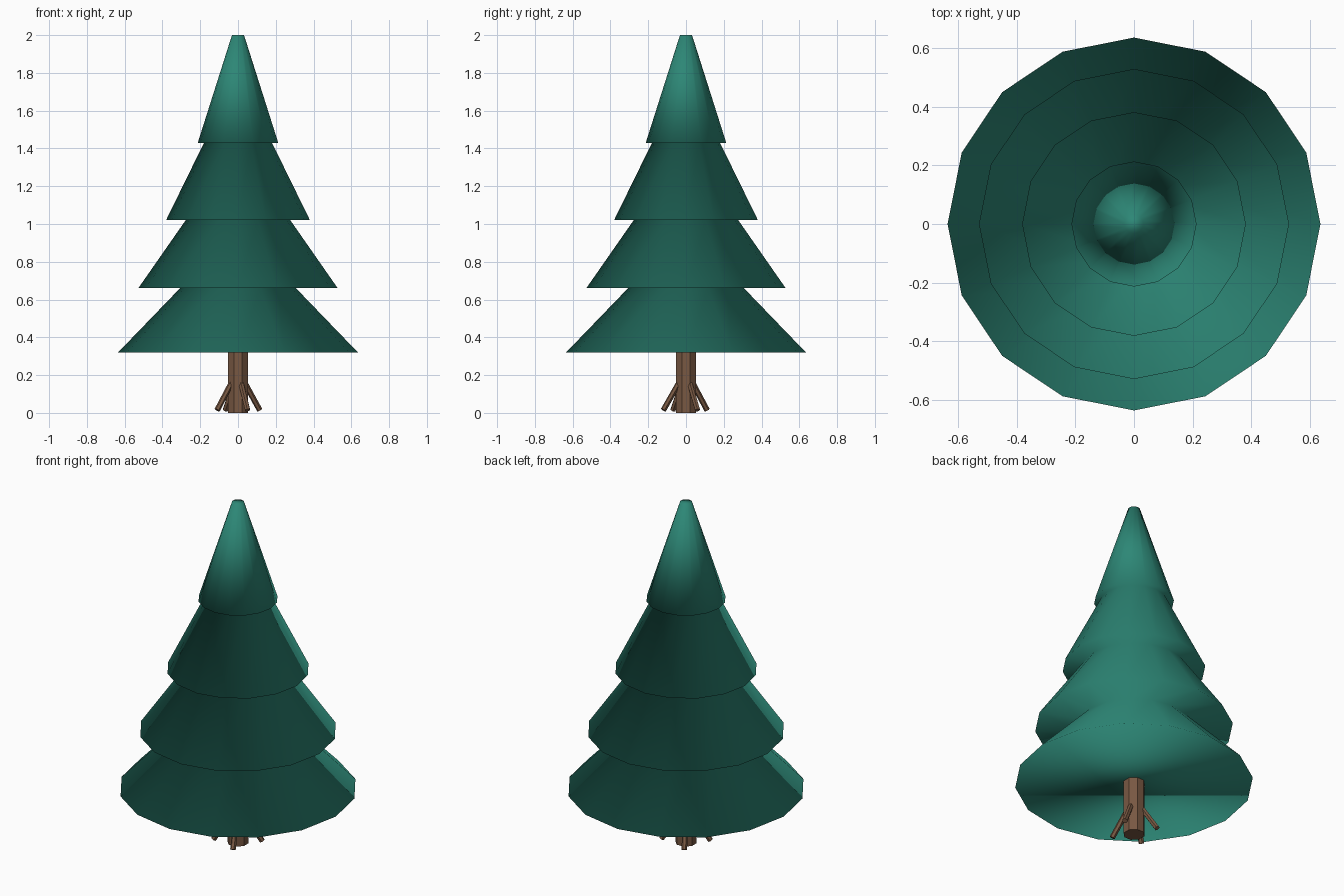
import bpy, bmesh
from math import sin, cos, pi, radians
from mathutils import Vector

if "Cube" in bpy.data.objects:
    bpy.data.objects.remove(bpy.data.objects["Cube"])


def material(name, rgb):
    m = bpy.data.materials.new(name)
    m.diffuse_color = (*rgb, 1)
    m.use_nodes = True
    m.node_tree.nodes["Principled BSDF"].inputs["Base Color"].default_value = m.diffuse_color
    return m


def lathe(name, profile, sides, mat, phase=0.0, smooth=False):
    """Revolve (radius, z) points, bottom to top, into a capped solid."""
    bm = bmesh.new()
    rings = [[bm.verts.new((r * cos(phase + 2 * pi * i / sides),
                            r * sin(phase + 2 * pi * i / sides), z))
              for i in range(sides)] for r, z in profile]
    for lo, hi in zip(rings, rings[1:]):
        for i in range(sides):
            j = (i + 1) % sides
            bm.faces.new((lo[i], lo[j], hi[j], hi[i]))
    bm.faces.new(rings[0][::-1])
    bm.faces.new(rings[-1])
    for f in bm.faces:
        f.smooth = smooth
    me = bpy.data.meshes.new(name)
    bm.to_mesh(me)
    bm.free()
    me.materials.append(mat)
    ob = bpy.data.objects.new(name, me)
    bpy.context.collection.objects.link(ob)
    return ob


green = material("needles", (0.026, 0.242, 0.181))
brown = material("bark", (0.188, 0.098, 0.055))

# Foliage: four flared tiers with flat undersides
lathe("foliage", [(0.635, 0.32), (0.307, 0.66),
                  (0.528, 0.66), (0.277, 1.02),
                  (0.381, 1.02), (0.18, 1.43),
                  (0.213, 1.43), (0.032, 2.0)], 16, green, smooth=True)

# Trunk
lathe("trunk", [(0.058, 0.0), (0.058, 0.322)], 8, brown, phase=pi / 8)

# Roots: thin struts leaning out from the trunk
for n, angle in enumerate((-67, 28, 121, -148), 1):
    out = Vector((cos(radians(angle)), sin(radians(angle)), 0))
    foot = out * 0.13 + Vector((0, 0, 0.015))
    head = out * 0.04 + Vector((0, 0, 0.16))
    axis = head - foot
    root = lathe(f"root_{n}", [(0.015, 0), (0.015, axis.length)], 6, brown)
    root.location = foot
    root.rotation_euler = axis.to_track_quat('Z', 'Y').to_euler()
